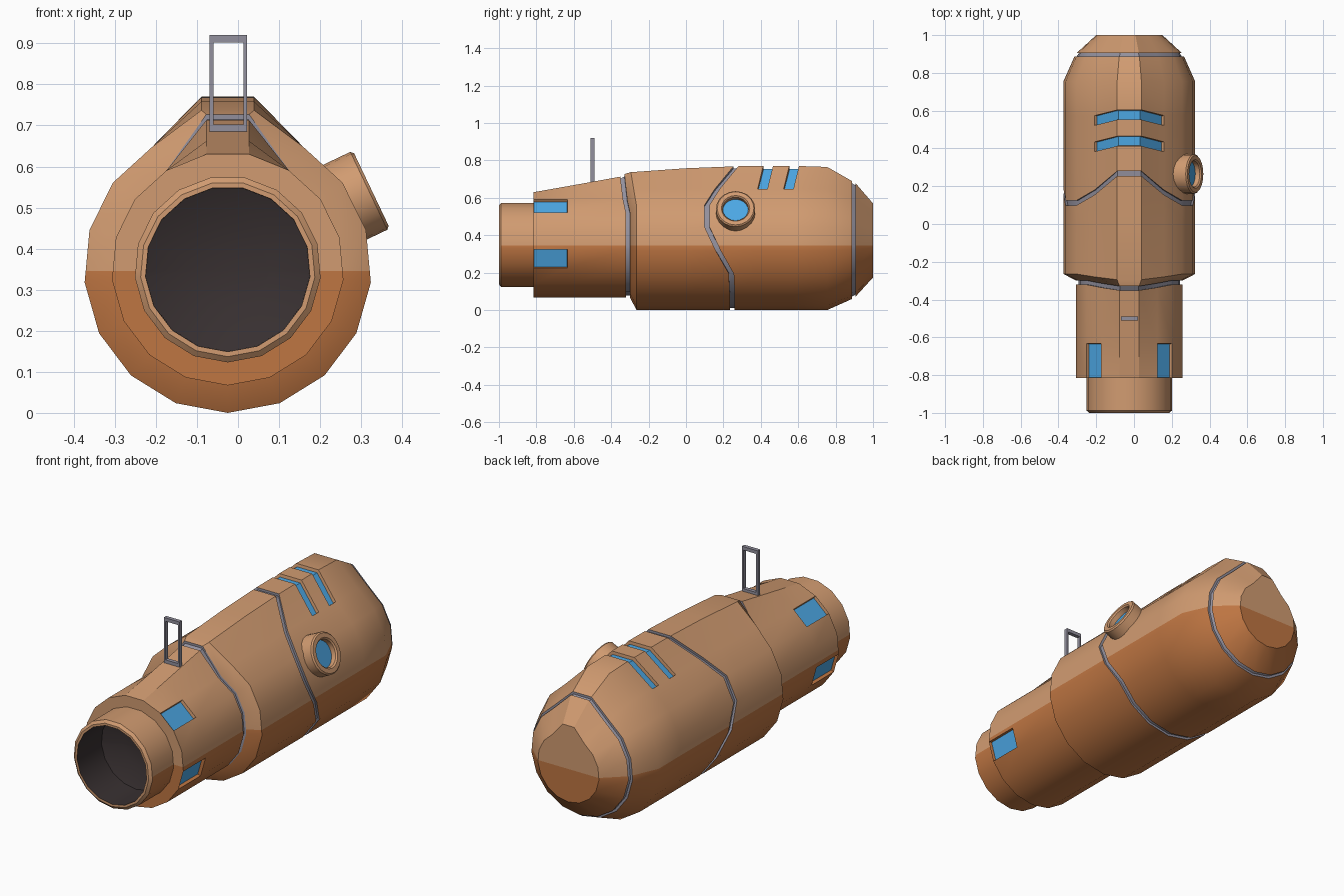
import bpy, bmesh, math
from mathutils import Matrix, Vector

if "Cube" in bpy.data.objects:
    bpy.data.objects.remove(bpy.data.objects["Cube"])

N, CX, CZ = 17, -0.025, 0.35          # sides and axis of the hull


def material(name, rgb):
    m = bpy.data.materials.new(name)
    m.diffuse_color = (*rgb, 1)
    m.use_nodes = True
    m.node_tree.nodes["Principled BSDF"].inputs["Base Color"].default_value = m.diffuse_color
    return m


MATS = [material("tan", (0.64, 0.33, 0.165)),
        material("orange_brown", (0.52, 0.18, 0.055)),
        material("window_blue", (0.073, 0.39, 0.78)),
        material("metal_grey", (0.29, 0.28, 0.34)),
        material("bore_dark", (0.04, 0.03, 0.031))]
TAN, ORANGE, BLUE, GREY, DARK = range(5)


def finish(name, bm):
    me = bpy.data.meshes.new(name)
    bm.to_mesh(me)
    bm.free()
    ob = bpy.data.objects.new(name, me)
    bpy.context.collection.objects.link(ob)
    for m in MATS:
        me.materials.append(m)
    bpy.ops.object.select_all(action='DESELECT')
    ob.select_set(True)
    bpy.context.view_layer.objects.active = ob
    bpy.ops.object.shade_smooth_by_angle(angle=math.radians(30))
    return ob


# Hull: rings along y = (y, radius, ridge height, y offsets by side, material of next band, recess)
rings = []


def ring(y, r, top=None, off=None, mat=TAN, recess=()):
    rings.append((y, r, top, off or {}, mat, recess))


def groove(y, w, r0, r1, t0, t1, off=None, d=0.012):
    ring(y - w, r0, t0, off, GREY)
    ring(y - w, r0 - d, t0 - d, off, GREY)
    ring(y + w, r1 - d, t1 - d, off, GREY)
    ring(y + w, r1, t1, off)


FRONT = {7: -0.015, 8: -0.03}
WAVE = {3: -0.005, 4: -0.075, 5: -0.135, 6: -0.135, 7: -0.08, 8: 0.02}
SLIT = {8: 0.03}
TOP_BAND = ((7, 8, 9),)

# bore and muzzle
ring(-0.76, 0.10, mat=DARK)
ring(-0.80, 0.20, mat=DARK)
ring(-1.0, 0.201)
ring(-1.0, 0.213)
ring(-0.988, 0.227)
ring(-0.815, 0.227)
# front section with four side windows
ring(-0.815, 0.283, 0.63, recess=((3,), (6,), (10,), (13,)))
ring(-0.633, 0.283, 0.662)
groove(-0.31, 0.011, 0.283, 0.283, 0.713, 0.727, FRONT)
# main section with wavy groove and two top slits
ring(-0.265, 0.35, 0.737, FRONT)
ring(0.0, 0.35, 0.758)
groove(0.247, 0.013, 0.35, 0.35, 0.768, 0.769, WAVE)
for y in (0.383, 0.522):
    ring(y, 0.35, 0.77, SLIT, TAN, TOP_BAND)
    ring(y + 0.052, 0.35, 0.77, SLIT)
# tail
ring(0.755, 0.35, 0.765)
groove(0.896, 0.009, 0.291, 0.28, 0.69, 0.68)
ring(1.0, 0.176, 0.57)

bm = bmesh.new()
loops = []
for y, r, top, off, mat, recess in rings:
    loop = []
    for k in range(N):
        a, j = math.tau * k / N, min(k, N - k)
        z = top if (top and j == 8) else CZ - r * math.cos(a)
        loop.append(bm.verts.new((CX + r * math.sin(a), y + off.get(j, 0), z)))
    loops.append(loop)
bm.faces.new(loops[0]).material_index = DARK
bm.faces.new(loops[-1])
pockets = []
for i in range(len(loops) - 1):
    a, b = loops[i], loops[i + 1]
    band = []
    for k in range(N):
        f = bm.faces.new((a[k], a[(k + 1) % N], b[(k + 1) % N], b[k]))
        f.material_index = rings[i][4]
        band.append(f)
    pockets += [[band[k] for k in group] for group in rings[i][5]]
bmesh.ops.recalc_face_normals(bm, faces=bm.faces)

# sunken blue windows
for group in pockets:
    bmesh.ops.inset_region(bm, faces=group, thickness=0.002, depth=-0.016,
                           use_even_offset=True, use_boundary=True)
    for f in group:
        f.material_index = BLUE

# two-tone paint split at mid height
bmesh.ops.bisect_plane(bm, geom=bm.verts[:] + bm.edges[:] + bm.faces[:],
                       plane_co=(0, 0, 0.345), plane_no=(0, 0, 1))
for f in bm.faces:
    c = f.calc_center_median()
    if f.material_index == TAN and c.z < 0.345 and c.y > -0.985:
        f.material_index = ORANGE
finish("hull", bm)

# Round porthole on the right side: lathe profile (radius, height) about its tilted axis
bm = bmesh.new()
S = 20
profile = [(0.105, -0.07), (0.105, 0.046), (0.098, 0.053), (0.076, 0.053), (0.069, 0.046), (0.069, 0.02)]
loops = [[bm.verts.new((r * math.cos(math.tau * k / S), r * math.sin(math.tau * k / S), h))
          for k in range(S)] for r, h in profile]
for a, b in zip(loops, loops[1:]):
    for k in range(S):
        bm.faces.new((a[k], a[(k + 1) % S], b[(k + 1) % S], b[k]))
bm.faces.new(loops[-1]).material_index = BLUE
bm.faces.new(loops[0][::-1])
axis = Vector((0.903, 0, 0.43))
turn = axis.to_track_quat('Z', 'Y').to_matrix().to_4x4()
bmesh.ops.transform(bm, matrix=Matrix.Translation((0.277, 0.265, 0.521)) @ turn, verts=bm.verts)
finish("porthole", bm)

# Sight frame: four thin bars (x0, x1, z0, z1)
bm = bmesh.new()
for x0, x1, z0, z1 in ((-0.069, -0.06, 0.685, 0.92), (0.013, 0.022, 0.685, 0.92),
                       (-0.06, 0.013, 0.902, 0.92), (-0.06, 0.013, 0.685, 0.702)):
    m = Matrix.Translation(((x0 + x1) / 2, -0.5, (z0 + z1) / 2)) @ Matrix.Diagonal((x1 - x0, 0.02, z1 - z0, 1))
    bmesh.ops.create_cube(bm, size=1, matrix=m)
for f in bm.faces:
    f.material_index = GREY
finish("sight_frame", bm)
